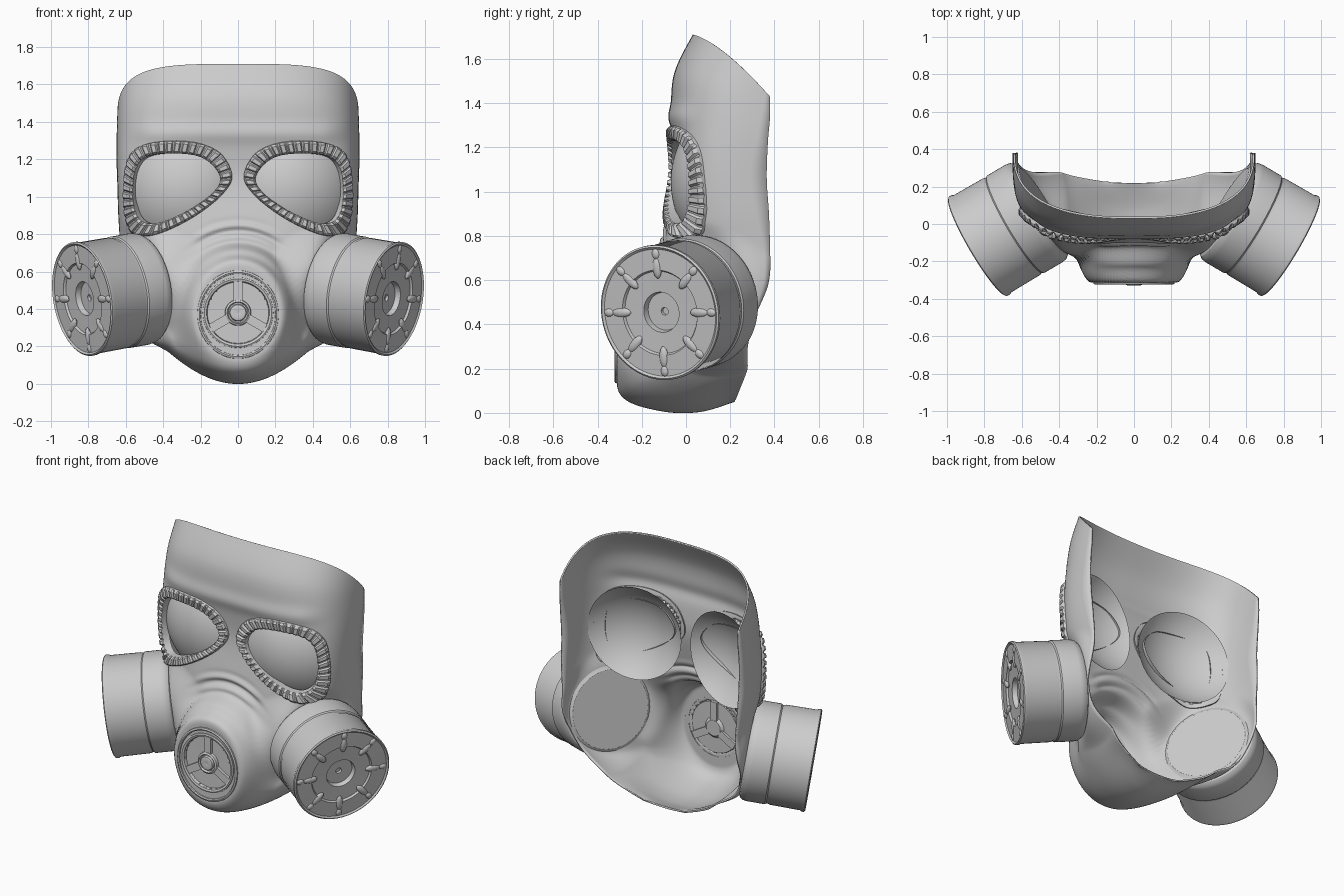
import bpy, bmesh, math
from mathutils import Vector, Matrix
from mathutils.bvhtree import BVHTree

if "Cube" in bpy.data.objects:
    bpy.data.objects.remove(bpy.data.objects["Cube"])


def add(name, verts, faces, mirror=False, angle=40):
    me = bpy.data.meshes.new(name)
    me.from_pydata([tuple(v) for v in verts], [], faces)
    me.update()
    ob = bpy.data.objects.new(name, me)
    bpy.context.collection.objects.link(ob)
    if mirror:
        m = ob.modifiers.new("mirror", 'MIRROR')
        m.use_mirror_merge = False
    bpy.ops.object.select_all(action='DESELECT')
    bpy.context.view_layer.objects.active = ob
    ob.select_set(True)
    bpy.ops.object.shade_smooth_by_angle(angle=math.radians(angle))
    return ob


def catmull(p, t, closed=False):
    n = len(p)
    i = int(math.floor(t)) if closed else min(int(t), n - 2)
    f = t - i
    g = (lambda k: p[k % n]) if closed else (lambda k: p[max(0, min(n - 1, k))])
    out = []
    for a, b, c, d in zip(g(i - 1), g(i), g(i + 1), g(i + 2)):
        out.append(b + .5 * f * (c - a + f * (2*a - 5*b + 4*c - d + f * (3*(b - c) + d - a))))
    return out


def smooth(lo, hi, v):
    t = max(0, min(1, (v - lo) / (hi - lo)))
    return t * t * (3 - 2 * t)


def grid_faces(rows, cols, wrap=False):
    w = cols if wrap else cols - 1
    return [(i*cols + j, (i+1)*cols + j, (i+1)*cols + (j+1) % cols, i*cols + (j+1) % cols)
            for i in range(rows - 1) for j in range(w)]


def lathe(name, prof, center, axis, seg=64, mirror=False, sx=1, sz=1):
    q = Vector(axis).to_track_quat('Z', 'Y')
    verts = [Vector(center) + q @ Vector((r * math.cos(k*math.tau/seg) * sx, r * math.sin(k*math.tau/seg) * sz, s))
             for r, s in prof for k in range(seg)]
    faces = [f[::-1] for f in grid_faces(len(prof), seg, True)]
    return add(name, verts, faces, mirror, 30)


# Filter placement, also used to form the cheek sockets
axis = Vector((.85, -.5, -.15)).normalized()
base = Vector((.52, .065, .508))

# Face shell rows: centre y, z | rim x, y, z | squareness
ROWS = [(.03, 1.71, .645, .38, 1.43, 2.5), (-.055, 1.53, .648, .38, 1.34, 2.8),
        (-.065, 1.33, .65, .37, 1.22, 3.2), (-.05, 1.1, .645, .365, 1.06, 3.9),
        (-.085, .88, .64, .375, .9, 3.3), (-.12, .7, .63, .38, .74, 2.5),
        (-.13, .5, .62, .38, .58, 2.2), (-.16, .3, .56, .34, .43, 2.2),
        (-.24, .14, .5, .315, .32, 2.1), (-.22, .06, .43, .29, .23, 2.1),
        (-.08, .005, .36, .265, .16, 2), (.07, .005, .27, .245, .11, 2),
        (.22, .05, .15, .225, .06, 2)]
N, STEPS = 60, 228
verts = []
for i in range(STEPS + 1):
    t = 12 * i / STEPS
    yc, zc, xr, yr, zr, n = catmull(ROWS, t)
    for j in range(-N, N + 1):
        u = abs(math.sin(j / N * math.pi / 2))
        x = math.copysign(u * xr, j)
        back = 1 - max(0, 1 - u**n)**(1/n)
        y = yc + (yr - yc) * back
        low = smooth(2, 6, t)
        z = zc + (zr - zc) * (back**1.4 * (1 - low) + u * u * low)
        # raised snout with bellows folds above it
        e = math.hypot(x / .31, (z - .38) / .34)
        fade = 1 - smooth(9.3, 11, t)
        y += (-.312 - y) * (1 - smooth(.74, 1.2, e)) * fade
        fold = smooth(.74, .88, e) * (1 - smooth(1.3, 1.55, e)) * smooth(.45, .6, z) * (1 - smooth(.14, .3, abs(x)))
        y -= .011 * math.sin(e * 33) * fold
        # brow swell
        y -= .015 * math.exp(-((z - 1.34) / .05)**2) * (1 - smooth(.45, .62, abs(x)))
        # cheek pulled out to meet the filter
        p = Vector((abs(x), y, z))
        s = (p - base).dot(axis)
        d = (p - base - axis * s).length
        if -.3 < s < .2:
            p += axis * (-.02 - s) * (1 - smooth(.25, .37, d))
        verts.append(Vector((math.copysign(p.x, x) if j else 0, p.y, p.z)))
faces = grid_faces(STEPS + 1, 2 * N + 1)
bvh = BVHTree.FromPolygons(verts, faces)

# Eye outline: outer x, z and inner x, z
EYE = [(.03, 1.11, .095, 1.1), (.085, 1.225, .145, 1.175), (.2, 1.285, .225, 1.218), (.36, 1.3, .365, 1.23),
       (.51, 1.275, .485, 1.212), (.585, 1.2, .54, 1.15), (.607, 1.05, .557, 1.03), (.6, .9, .543, .925),
       (.56, .805, .505, .87), (.47, .79, .445, .858), (.34, .835, .355, .885), (.2, .915, .235, .945),
       (.08, 1.015, .13, 1.025)]
dense = [catmull(EYE, k * 13 / 1300, True) for k in range(1300)]
mids = [Vector(((a + c) / 2, (b + d) / 2)) for a, b, c, d in dense]
cum = [0]
for k in range(1300):
    cum.append(cum[-1] + (mids[(k + 1) % 1300] - mids[k]).length)
RIBS = 38
ring, k = [], 0
for s in range(RIBS * 6):
    while cum[k + 1] < cum[-1] * s / (RIBS * 6):
        k += 1
    ring.append(dense[k])
loop = [((a + c) / 2, (b + d) / 2) for a, b, c, d in ring]


def inside(x, z):
    hit = False
    for (x1, z1), (x2, z2) in zip(loop, loop[1:] + loop[:1]):
        if (z1 > z) != (z2 > z) and x < x1 + (z - z1) * (x2 - x1) / (z2 - z1):
            hit = not hit
    return hit


# Cut the eye and valve openings out of the shell
VC = Vector((0, -.312, .38))
keep = []
for f in faces:
    c = sum((verts[v] for v in f), Vector()) / 4
    ax = abs(c.x)
    if c.y < .2 and .78 < c.z < 1.31 and inside(ax, c.z):
        continue
    if c.y < -.2 and math.hypot(c.x, c.z - .38) < .168:
        continue
    keep.append(f)
shell = add("face_shell", verts, keep, angle=60)
sol = shell.modifiers.new("thickness", 'SOLIDIFY')
sol.thickness, sol.offset = .01, -1

# Ribbed eye frames
fv = []
for w, h in ((0, -.02), (.03, .55), (.18, 1), (.8, 1), (.97, .5), (1, -.035)):
    for s, (a, b, c, d) in enumerate(ring):
        x, z = a + (c - a) * w, b + (d - b) * w
        p, nrm, _, _ = bvh.ray_cast(Vector((x, -1, z)), Vector((0, 1, 0)))
        if nrm.y > 0:
            nrm = -nrm
        nrm = (nrm + Vector((0, -.6, 0))).normalized()
        top = .03 if s % 6 < 4 else .017
        fv.append(p + nrm * (h if h < 0 else h * top))
add("eye_frame", fv, grid_faces(6, len(ring), True), True, 25)

# Domed lenses set behind the frames
R, sag = .3, .13
rad = (R * R + sag * sag) / (2 * sag)
amax = math.asin(R / rad)
dome = [(rad * math.sin(amax * i / 14), sag - rad * (1 - math.cos(amax * i / 14))) for i in range(14, -1, -1)]
lathe("eye_lens", dome, (.325, .068, 1.045), (.22, -.97, 0), 64, True)

# Filter canisters
lathe("filter_canister",
      [(0, -.04), (.245, -.04), (.252, -.035), (.285, -.022), (.298, -.005), (.302, .02), (.302, .13), (.296, .138),
       (.296, .15), (.3, .158), (.302, .34), (.308, .352), (.308, .366), (.3, .372), (.29, .364), (.195, .366),
       (.188, .354), (.092, .352), (.086, .322), (.018, .322), (.016, .308), (0, .308)],
      base, axis, 72, True)

# Radial ribs on each filter face
bm = bmesh.new()
rot = axis.to_track_quat('Z', 'Y').to_matrix().to_4x4()
for k in range(8):
    for r, ln, wd in ((.205, .05, .022), (.268, .026, .02)):
        m = (Matrix.Translation(base) @ rot @ Matrix.Rotation(k * math.tau / 8, 4, 'Z')
             @ Matrix.Translation((r, 0, .359)) @ Matrix.Diagonal((ln, wd, .014, 1)))
        bmesh.ops.create_uvsphere(bm, u_segments=14, v_segments=8, radius=1, matrix=m)
bm.verts.index_update()
add("filter_ribs", [v.co.copy() for v in bm.verts], [[v.index for v in f.verts] for f in bm.faces], True)
bm.free()

# Exhale valve: oval surround, round seat, hub
front = (0, -1, 0)
lathe("valve_surround", [(.97, -.01), (.96, .008), (.92, .012), (.89, .008), (.88, -.01)],
      (0, -.312, .37), front, 72, sx=.225, sz=.245)
lathe("valve_seat", [(.19, -.012), (.188, .006), (.18, .01), (.168, .006), (.164, -.014), (0, -.016)],
      VC, front)
lathe("valve_hub", [(0, -.03), (.05, -.03), (.07, -.012), (.068, .006), (.058, .012), (.052, .0),
                    (.046, .0), (.042, .014), (.03, .018), (0, .012)], VC, front, 36)

# Three spokes
sv, sf = [], []
for k in range(3):
    turn = Matrix.Rotation(math.radians(120 * k), 3, 'Y')
    b = len(sv)
    for y in (-.004, .03):
        sv += [VC + turn @ Vector((x, y, z)) for x, z in ((-.024, .05), (.024, .05), (.024, .17), (-.024, .17))]
    sf += [[b + q for q in f] for f in ((0, 1, 2, 3), (7, 6, 5, 4), (0, 4, 5, 1), (1, 5, 6, 2), (2, 6, 7, 3), (3, 7, 4, 0))]
add("valve_spokes", sv, sf)
